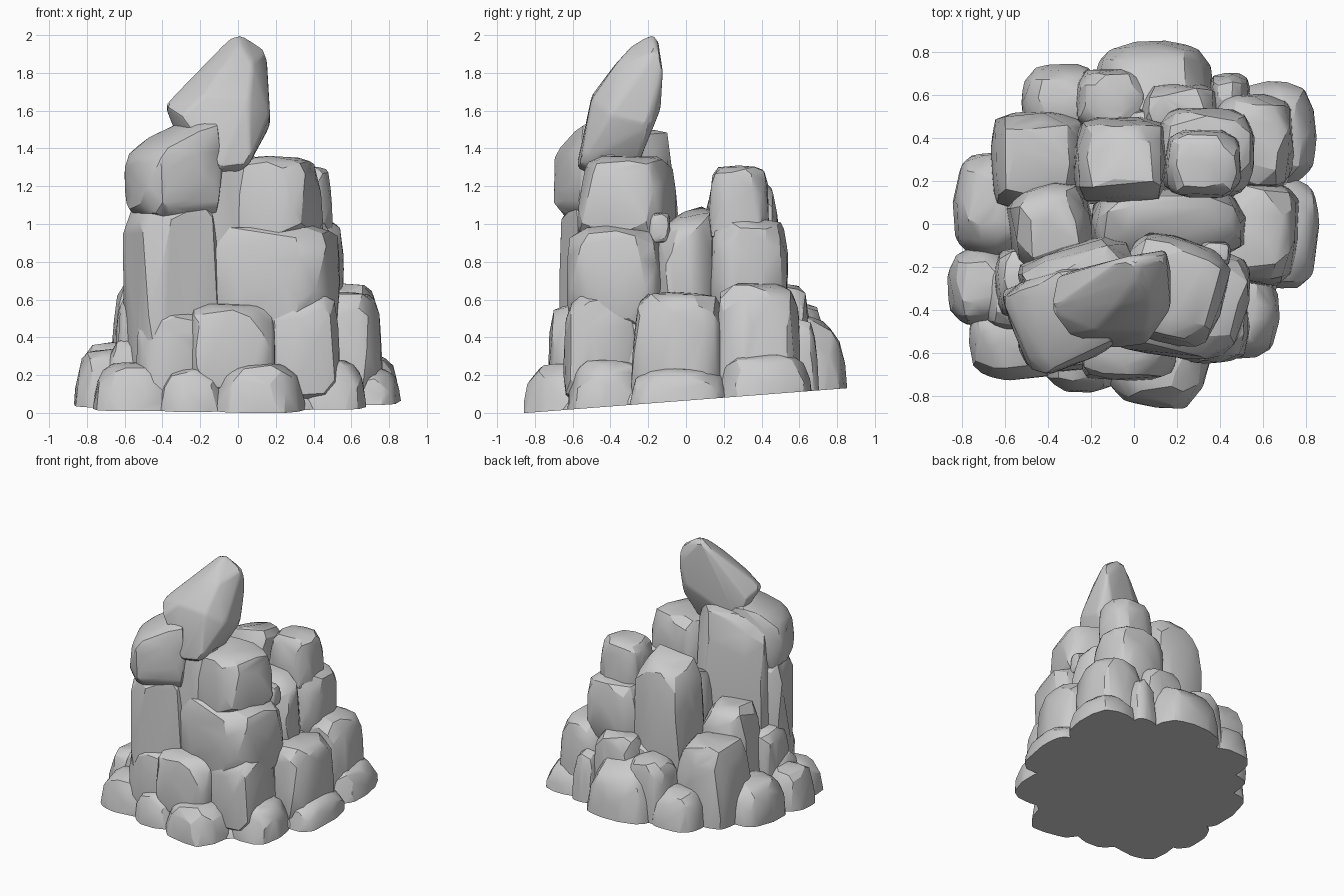
import bpy, bmesh, math, random
from mathutils import Matrix, Vector

default_cube = bpy.data.objects.get("Cube")
if default_cube:
    bpy.data.objects.remove(default_cube, do_unlink=True)

rng = random.Random(11)

# One pale stone colour for everything
stone = bpy.data.materials.new("pale_grey_stone")
stone.use_nodes = True
stone.diffuse_color = (0.6, 0.6, 0.6, 1)
stone.node_tree.nodes["Principled BSDF"].inputs["Base Color"].default_value = stone.diffuse_color


def finish(name, points, bevel=0.0):
    """Wrap points in a faceted hull, slice it on the sloping ground, add it to the scene."""
    bm = bmesh.new()
    for point in points:
        bm.verts.new(point)
    hull = bmesh.ops.convex_hull(bm, input=bm.verts)
    loose = {v for v in hull["geom_interior"] + hull["geom_unused"]
             if isinstance(v, bmesh.types.BMVert)}
    bmesh.ops.delete(bm, geom=list(loose), context='VERTS')
    bmesh.ops.dissolve_limit(bm, angle_limit=math.radians(5), verts=bm.verts, edges=bm.edges)
    if bevel:
        bmesh.ops.bevel(bm, geom=bm.edges[:], offset=bevel, segments=2,
                        profile=0.5, affect='EDGES', clamp_overlap=True)
    cut = bmesh.ops.bisect_plane(bm, geom=bm.verts[:] + bm.edges[:] + bm.faces[:],
                                 plane_co=(0, 0, 0.065), plane_no=(0, -0.077, 1),
                                 clear_inner=True)
    rim = [e for e in cut["geom_cut"] if isinstance(e, bmesh.types.BMEdge)]
    if rim:
        bmesh.ops.holes_fill(bm, edges=rim)
    bmesh.ops.recalc_face_normals(bm, faces=bm.faces)
    mesh = bpy.data.meshes.new(name)
    bm.to_mesh(mesh)
    bm.free()
    mesh.materials.append(stone)
    obj = bpy.data.objects.new(name, mesh)
    bpy.context.collection.objects.link(obj)
    bpy.ops.object.select_all(action='DESELECT')
    obj.select_set(True)
    bpy.context.view_layer.objects.active = obj
    bpy.ops.object.shade_smooth_by_angle(angle=math.radians(24))


def rock(name, xs, ys, zs, plan=3.6, side=6, taper=0.06, tilt=(0, 0), spin=0, count=150):
    """Chipped block filling the given ranges. Higher plan or side gives squarer outlines;
    tilt slopes the top and spin turns the block."""
    turned = Matrix.Rotation(math.radians(spin), 3, 'Z')
    unit = []
    for i in range(count):
        z = 1 - (2 * i + 1) / count
        turn = i * math.pi * (3 - math.sqrt(5)) + rng.uniform(-0.2, 0.2)
        ring = math.sqrt(1 - z * z)
        d = Vector((ring * math.cos(turn), ring * math.sin(turn), z))
        flat = (abs(d.x) ** plan + abs(d.y) ** plan) ** (1 / plan)
        size = (flat ** side + abs(z) ** side) ** (-1 / side)
        p = turned @ (d * size * rng.uniform(0.95, 1.02))
        p.x *= 1 - taper * p.z
        p.y *= 1 - taper * p.z
        unit.append(p)
    ranges = (xs, ys, zs)
    low = [min(p[a] for p in unit) for a in range(3)]
    high = [max(p[a] for p in unit) for a in range(3)]
    points = []
    for p in unit:
        q = Vector([r[0] + (p[a] - low[a]) / (high[a] - low[a]) * (r[1] - r[0])
                    for a, r in enumerate(ranges)])
        if p.z > 0:
            q.z += p.z * (tilt[0] * p.x + tilt[1] * p.y)
        points.append(q)
    finish(name, points)


def foot(name, xs, ys, top, spin=0, tilt=(0, 0)):
    """Low boulder, widest near the ground."""
    rock(name, xs, ys, (-top * 0.6, top), plan=3, side=4, taper=0.12,
         spin=spin, tilt=tilt, count=110)


# Leaning peak, swelling towards the front
finish("leaning_peak", [
    (-.03, -.15, 2), (.02, -.19, 2), (.15, -.15, 1.92), (.15, -.12, 1.8),
    (0, -.27, 1.96), (.08, -.36, 1.86), (-.08, -.38, 1.84), (.17, -.2, 1.52),
    (.17, -.4, 1.58), (.1, -.13, 1.62), (.05, -.26, 1.3), (-.1, -.4, 1.2),
    (-.39, -.4, 1.63), (-.36, -.25, 1.58), (-.3, -.52, 1.57), (-.1, -.58, 1.3),
    (.06, -.56, 1.32), (-.3, -.22, 1.4), (-.18, -.2, 1.8), (.06, -.5, 1.66),
    (-.18, -.5, 1.68)], bevel=0.025)

# Tall tower, turned slightly
rock("tower_shoulder_block", (-.6, -.08), (-.7, -.18), (1.02, 1.5), plan=5, tilt=(.1, .05), taper=0.02, spin=22)
rock("tower_front_column", (-.61, -.08), (-.67, -.18), (-.1, 1.14), plan=5, side=8, taper=-0.03, tilt=(.04, 0), spin=20)
rock("tower_back_column", (-.54, .13), (-.62, -.04), (.1, 1.5), plan=6, side=8, taper=0.05, tilt=(.06, 0), spin=22)
rock("tower_side_rock", (-.65, -.3), (-.45, -.1), (0, .62))

# Stepped front column
rock("front_column_cap", (-.1, .45), (-.57, -.04), (.9, 1.36), taper=0.07, spin=-15)
rock("front_column_middle", (-.21, .54), (-.63, -.08), (.42, .99), plan=4.5, taper=0.01, spin=-10)
rock("front_column_core", (-.25, .52), (-.56, .1), (0, .7))

# Saddle between the columns
rock("saddle_block", (-.2, .52), (-.18, .17), (.4, 1.06), tilt=(-.02, .06))
rock("saddle_chip", (.3, .45), (-.2, -.08), (.9, 1.06))

# Twin back columns
rock("back_column_cap", (.15, .5), (.12, .44), (.9, 1.31), plan=4)
rock("back_column_middle", (.1, .56), (.12, .54), (.5, 1.03), taper=0.03)
rock("back_column_core", (-.2, .55), (0, .56), (0, .66))
rock("back_tall_column", (-.28, .17), (.09, .5), (.2, 1.25), plan=5, tilt=(.03, -.03))

# Middle tier
rock("front_left_shelf_rock", (-.54, -.16), (-.69, -.3), (-.05, .55), taper=0.03)
rock("front_centre_shelf_rock", (-.28, .21), (-.73, -.3), (.08, .58), plan=4)
rock("front_right_shelf_rock", (.14, .54), (-.65, -.22), (.05, .61), plan=4, tilt=(.03, 0))
rock("right_shelf_rock", (.35, .77), (-.29, .22), (0, .64), spin=-8)
rock("back_right_shelf_rock", (.35, .75), (.15, .61), (-.1, .69))
rock("back_shelf_rock", (.02, .4), (.4, .66), (-.1, .68))
rock("back_left_shelf_rock", (-.28, .08), (.4, .73), (-.1, .58))
rock("left_high_rock", (-.6, -.18), (-.24, .22), (-.1, .86), taper=0.09, spin=12)
rock("left_broad_rock", (-.67, -.22), (.06, .53), (-.3, .71), plan=4.5, taper=0.04)

# Boulders around the foot, anticlockwise from the front
foot("front_boulder", (-.13, .37), (-.86, -.4), .26, spin=-12)
foot("front_right_boulder", (.26, .68), (-.63, -.2), .28)
foot("right_boulder", (.5, .87), (-.31, .24), .24, spin=-6)
foot("right_back_boulder", (.44, .86), (.16, .68), .32)
foot("right_back_pebble", (.34, .55), (.45, .71), .5)
foot("back_boulder", (-.19, .38), (.4, .86), .52, tilt=(0, -.07))
foot("back_left_boulder", (-.53, -.14), (.36, .76), .38)
foot("left_boulder", (-.85, -.45), (-.18, .34), .38, spin=-8)
foot("left_front_boulder", (-.87, -.54), (-.48, -.1), .34)
foot("left_inner_boulder", (-.72, -.4), (-.52, -.15), .4)
foot("front_left_boulder", (-.77, -.31), (-.73, -.32), .27)
foot("front_left_pebble", (-.43, -.06), (-.79, -.43), .24)

# Solid ground core closes the gaps between the boulders
rock("ground_core", (-.74, .74), (-.7, .72), (-.15, .25), plan=2.6, side=2.6)
